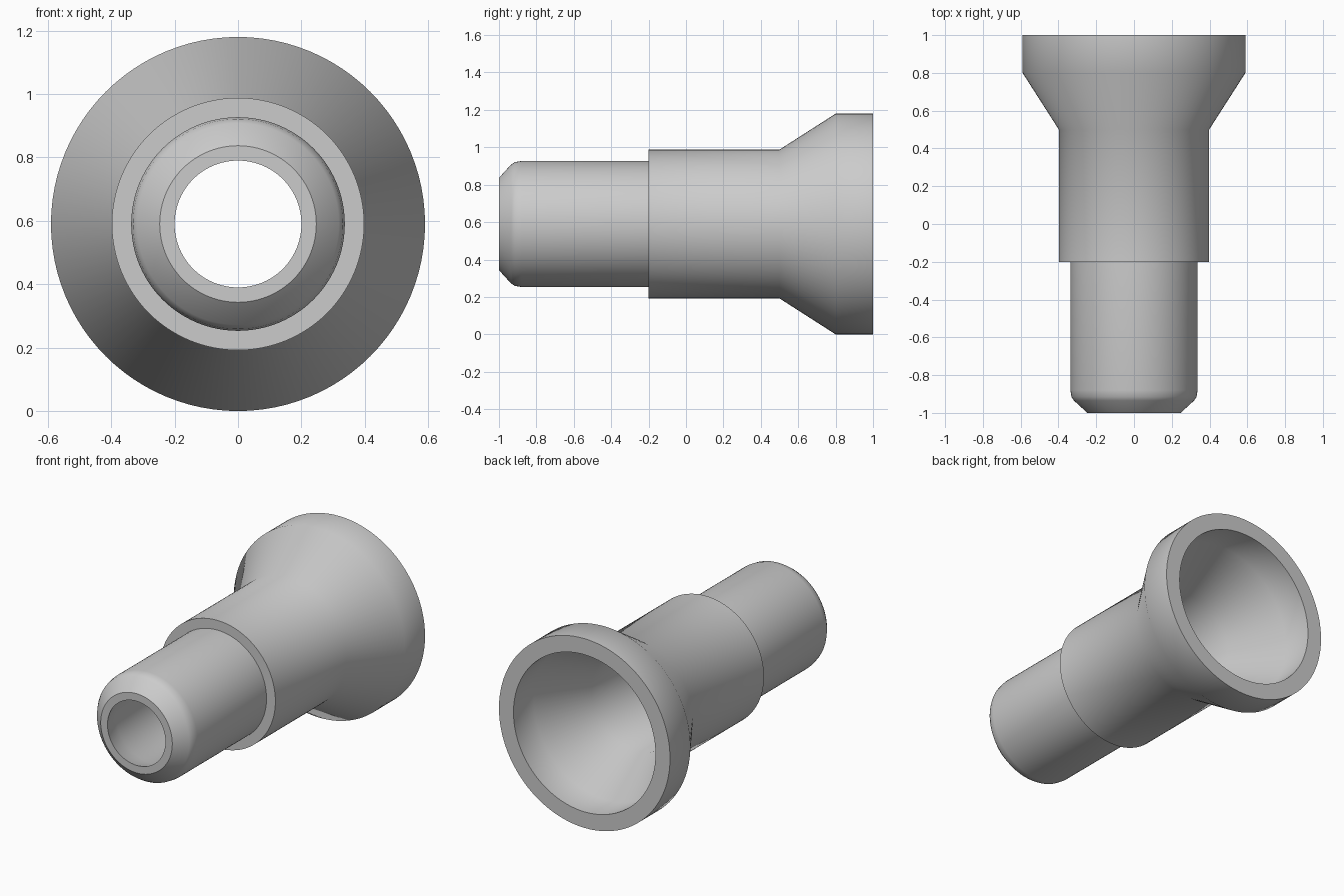
import bpy, bmesh, math
from mathutils import Matrix, Vector

cube = bpy.data.objects.get("Cube")
if cube:
    bpy.data.objects.remove(cube, do_unlink=True)

SIDES = 96
AXIS_Z = 0.59

# One plain grey for the whole part
grey = bpy.data.materials.new("plain_grey")
grey.use_nodes = True
colour = (0.6, 0.6, 0.6, 1)
grey.diffuse_color = colour
grey.node_tree.nodes["Principled BSDF"].inputs["Base Color"].default_value = colour

# Outer wall as (radius, y): rounded nose, stepped sleeve, flare, rim
outer = [(0.247, -1), (0.318, -0.935), (0.331, -0.915), (0.337, -0.88),
         (0.337, -0.2), (0.398, -0.2), (0.398, 0.5), (0.59, 0.8), (0.59, 1)]
# Inner wall from the rim back to the mouth
inner = [(0.49, 1), (0.49, 0.8), (0.3, 0.5), (0.3, -0.2),
         (0.24, -0.2), (0.24, -0.86), (0.2, -1)]


def lathe(name, profile, material):
    """Turn a closed profile around the y axis."""
    bm = bmesh.new()
    verts = [bm.verts.new((r, y, 0)) for r, y in profile]
    edges = [bm.edges.new((a, b)) for a, b in zip(verts, verts[1:] + verts[:1])]
    bmesh.ops.spin(bm, geom=verts + edges, cent=(0, 0, 0), axis=(0, 1, 0),
                   angle=math.tau, steps=SIDES, use_merge=True)
    bmesh.ops.remove_doubles(bm, verts=bm.verts, dist=0.0001)
    bmesh.ops.recalc_face_normals(bm, faces=bm.faces)
    bmesh.ops.transform(bm, matrix=Matrix.Translation(Vector((0, 0, AXIS_Z))),
                        verts=bm.verts)
    mesh = bpy.data.meshes.new(name)
    bm.to_mesh(mesh)
    bm.free()
    mesh.materials.append(material)
    obj = bpy.data.objects.new(name, mesh)
    bpy.context.collection.objects.link(obj)
    return obj


# Hollow stepped nozzle with a flared rear collar
nozzle = lathe("flared_nozzle", outer + inner, grey)
bpy.ops.object.select_all(action="DESELECT")
nozzle.select_set(True)
bpy.context.view_layer.objects.active = nozzle
bpy.ops.object.shade_smooth_by_angle(angle=math.radians(34))
